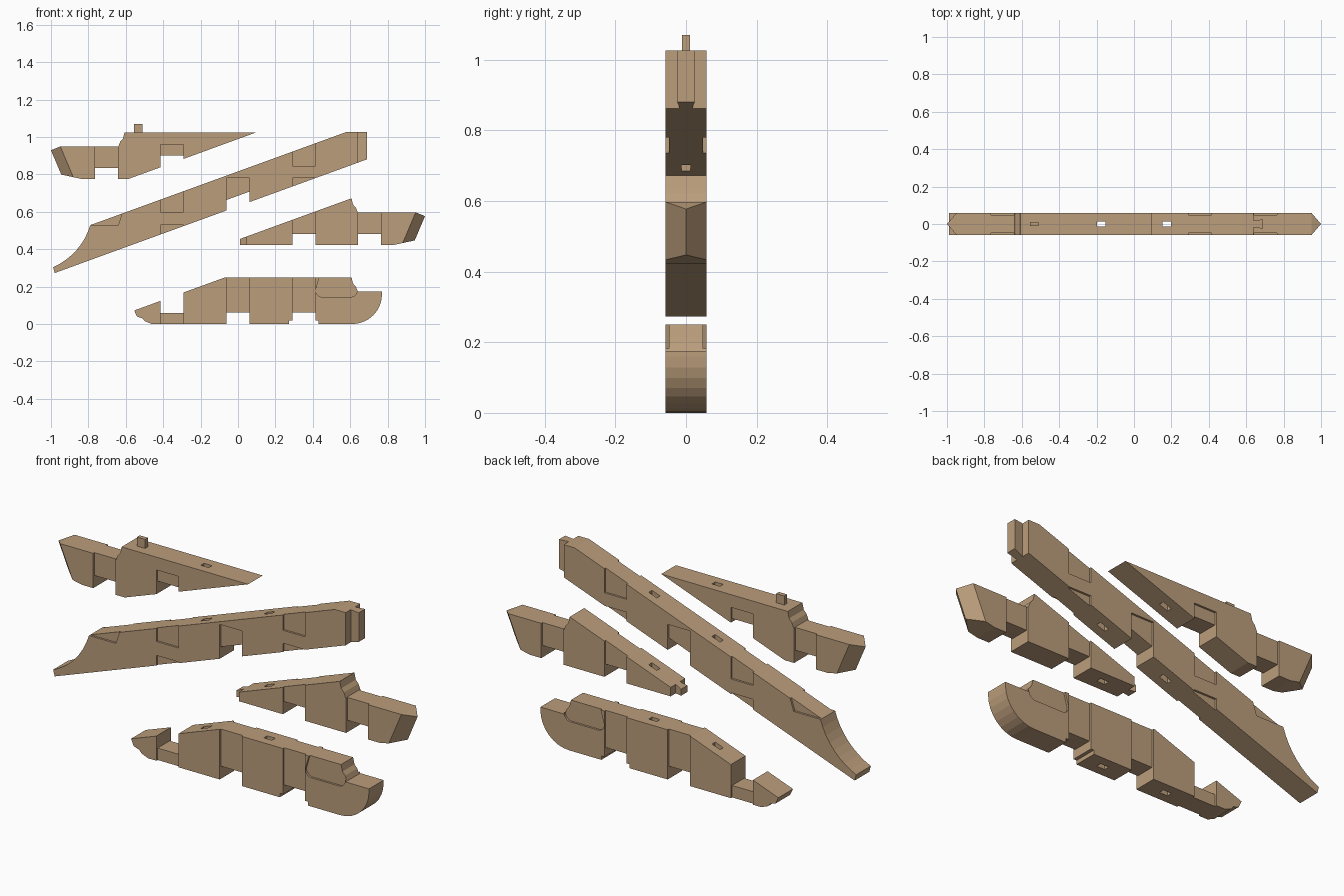
import bpy, bmesh
from math import sin, cos, tan, radians
from mathutils import Vector

HALF = 0.058              # half thickness of every timber
INNER = 0.048             # half thickness inside the shallow side laps
OUTSIDE = 0.1             # beyond the timber faces, for cutters
PITCH = 0.352             # spacing of the joints along x
JOINT = 0.123             # width of each joint
SLOPE = tan(radians(20))  # roof slope
DEPTH = 0.25              # height of the tie timbers

cube = bpy.data.objects.get("Cube")
if cube:
    bpy.data.objects.remove(cube, do_unlink=True)

wood = bpy.data.materials.new("tan_wood")
wood.use_nodes = True
wood.diffuse_color = (0.5, 0.34, 0.2, 1)
wood.node_tree.nodes["Principled BSDF"].inputs["Base Color"].default_value = wood.diffuse_color


def prism(name, outline, half_low=-HALF, half_high=HALF):
    """Extrude an (x, z) outline along y."""
    bm = bmesh.new()
    face = bm.faces.new([bm.verts.new((x, half_low, z)) for x, z in outline])
    extruded = bmesh.ops.extrude_face_region(bm, geom=[face])["geom"]
    bmesh.ops.translate(bm, vec=(0, half_high - half_low, 0),
                        verts=[g for g in extruded if isinstance(g, bmesh.types.BMVert)])
    bmesh.ops.recalc_face_normals(bm, faces=bm.faces)
    mesh = bpy.data.meshes.new(name)
    bm.to_mesh(mesh)
    bm.free()
    mesh.materials.append(wood)
    obj = bpy.data.objects.new(name, mesh)
    bpy.context.collection.objects.link(obj)
    return obj


def arc(center, radius, start, end, steps=8):
    """Points of a circular arc, angles in degrees."""
    angles = [radians(start + (end - start) * i / steps) for i in range(steps + 1)]
    return [(center[0] + radius * cos(a), center[1] + radius * sin(a)) for a in angles]


def bay(index, low, high, width=JOINT, slope=0):
    """Outline of a cut centred on the joint with this index."""
    left, right = index * PITCH - width / 2, index * PITCH + width / 2
    tilt = slope * width / 2
    return [(left, low), (right, low), (right, high + tilt), (left, high - tilt)]


def cut(obj, outline, half_low=-OUTSIDE, half_high=OUTSIDE):
    """Subtract an extruded outline from a timber."""
    cutter = prism("cutter", outline, half_low, half_high)
    cutter.hide_render = True
    mod = obj.modifiers.new("cut", "BOOLEAN")
    mod.operation = "DIFFERENCE"
    mod.solver = "EXACT"
    mod.object = cutter
    bpy.context.view_layer.objects.active = obj
    bpy.ops.object.modifier_apply(modifier=mod.name)
    bpy.data.objects.remove(cutter, do_unlink=True)


def side_lap(obj, outline):
    """Shallow recess on both faces."""
    cut(obj, outline, INNER, OUTSIDE)
    cut(obj, outline, -OUTSIDE, -INNER)


def peg_hole(obj, index):
    cut(obj, bay(index, -1, 2, width=0.045), -0.013, 0.013)


def dovetail(name, outline):
    """Tongue whose root, nearest its timber, is narrower than its end."""
    obj = prism(name, outline, -0.025, 0.025)
    root = outline[0][0]
    for v in obj.data.vertices:
        if abs(v.co.x - root) < 0.01:
            v.co.y *= 0.7


def shoulder(side, base):
    """Moulded step at the end of a timber, from the top down."""
    steps = [(0.607, DEPTH), (0.615, 0.217), (0.63, 0.2), (0.64, 0.175)]
    return [(side * x, base + z) for x, z in steps]


# Pointed nose: top of the sides, top and foot of the ridge, start of the underside
NOSE = [(0.95, 0.175), (1, 0.155), (0.945, 0.025), (0.83, 0)]


def nosed_tie(name, outline, side, base):
    """Tie timber whose end is sliced on both sides to a ridge, with a lap behind it."""
    nose = [(side * x, base + z) for x, z in NOSE]
    obj = prism(name, outline + shoulder(side, base) + nose)
    top, ridge, foot = (Vector((x, 0, z)) for x, z in nose[:-1])
    bm = bmesh.new()
    bm.from_mesh(obj.data)
    for face in (-HALF, HALF):
        normal = (foot - ridge).cross(top + Vector((0, face, 0)) - ridge)
        if normal.y * face < 0:
            normal.negate()
        bmesh.ops.bisect_plane(bm, geom=bm.verts[:] + bm.edges[:] + bm.faces[:],
                               plane_co=ridge, plane_no=normal, clear_outer=True)
        bmesh.ops.holes_fill(bm, edges=[e for e in bm.edges if e.is_boundary])
    bmesh.ops.recalc_face_normals(bm, faces=bm.faces)
    bm.to_mesh(obj.data)
    bm.free()
    cut(obj, bay(side * 2, base - OUTSIDE, base + 0.06))
    side_lap(obj, bay(side * 2, base - OUTSIDE, base + DEPTH))
    return obj


# Upper tie: flat top, sloping underside
BASE = 2.2 * PITCH
heel = -0.59
upper = nosed_tie("upper_tie", [(heel, BASE), (heel + DEPTH / SLOPE, BASE + DEPTH)], -1, BASE)
cut(upper, bay(-1, BASE - OUTSIDE, 0.9))
side_lap(upper, bay(-1, BASE - OUTSIDE, 0.96))
peg_hole(upper, -0.5)
prism("peg", [(x, z) for x, z in zip((-0.555, -0.51, -0.51, -0.555), (1, 1, 1.07, 1.07))],
      -0.011, 0.011)

# Middle tie: flat underside, sloping top, small tongue at the thin end
BASE = 1.2 * PITCH
root, tip = 0.045, 0.01
root_top = BASE + DEPTH - (0.607 - root) * SLOPE
middle = nosed_tie("middle_tie", [(root, BASE), (root, root_top)], 1, BASE)
cut(middle, bay(1, BASE - OUTSIDE, BASE + 0.06))
side_lap(middle, bay(1, BASE - OUTSIDE, BASE + DEPTH))
peg_hole(middle, 0.5)
dovetail("middle_tongue", [(root, BASE), (tip, BASE), (tip, root_top - (root - tip) * SLOPE),
                           (root, root_top)])

# Rafter with a scooped foot
foot, head, end = -0.98, 0.64, 0.69
foot_z, ridge_z = 0.273, 1.027
head_z = foot_z + (head - foot) * SLOPE
end_z = foot_z + (end - foot) * SLOPE
rafter = prism("rafter", [(foot, foot_z), (head, head_z), (head, ridge_z), (0.58, ridge_z)]
               + arc((-1.13, 0.63), 0.355, -16.5, -66.5))
cut(rafter, bay(0, 0.5, 0.686, slope=SLOPE))
for index, low, high in ((0, 0.5, 0.78), (-1, 0.6, 0.8), (-1, 0.3, 0.53),
                         (1, 0.845, 1.1), (1, 0.6, 0.78)):
    side_lap(rafter, bay(index, low, high))
side_lap(rafter, [(-0.8, 0.53), (-0.64, 0.53), (-0.61, 0.62), (-0.8, 0.62)])
for index in (-0.5, 0.5):
    peg_hole(rafter, index)
dovetail("rafter_dovetail", [(head, head_z), (end, end_z), (end, ridge_z), (head, ridge_z)])

# Lower bracket with a rounded heel and a small carved toe
toe, crest = -0.555, -0.068
lower = prism("lower_bracket",
              [(crest, DEPTH), (toe, DEPTH - (crest - toe) * SLOPE),
               (-0.54, 0.04), (-0.51, 0.03), (-0.497, 0.015), (-0.46, 0)]
              + arc((0.61, 0.16), 0.16, -90, 0) + [(0.77, 0.175)] + shoulder(1, 0)[::-1])
cut(lower, bay(-1, 0.06, DEPTH))
for index in (0, 1):
    cut(lower, bay(index, -OUTSIDE, 0.063))
cut(lower, bay(1, -OUTSIDE, 0.02, width=0.157))
for index in (-1, 0, 1):
    side_lap(lower, bay(index, -OUTSIDE, DEPTH + OUTSIDE))
side_lap(lower, arc((0.45, 0.18), 0.035, 180, 270) + arc((0.602, 0.18), 0.035, 270, 360)
         + [(0.64, 0.27), (0.44, 0.27)])
for index in (-0.5, 0.5):
    peg_hole(lower, index)
